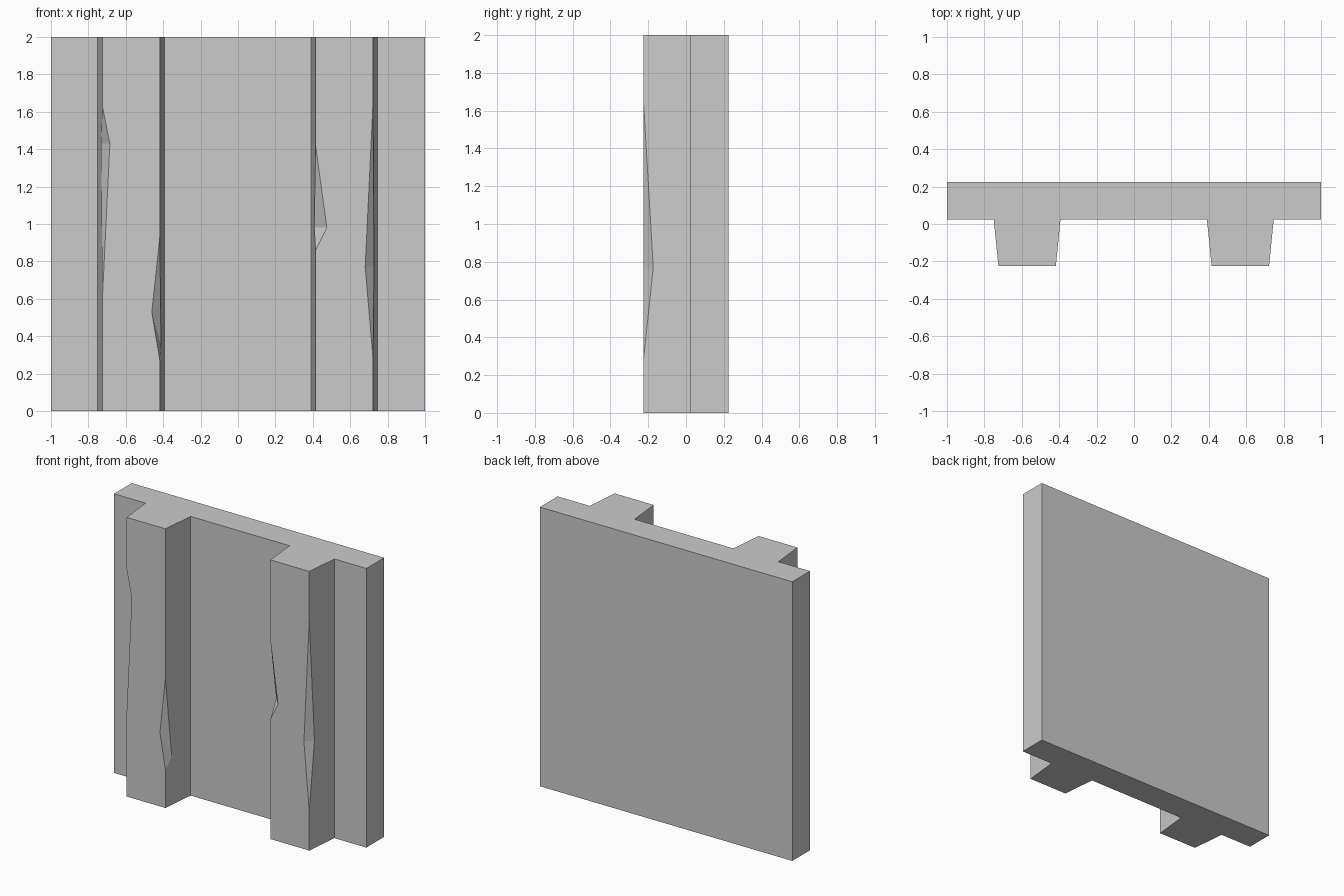
import bpy, bmesh
from mathutils import Vector

if "Cube" in bpy.data.objects:
    bpy.data.objects.remove(bpy.data.objects["Cube"])

H = 2.0
# Plan outline of slab and two tapered pilasters, counterclockwise from above
outline = [Vector(p) for p in [
    (-1, .225), (-1, .025),
    (-.75, .025), (-.725, -.225), (-.418, -.225), (-.393, .025),
    (.39, .025), (.415, -.225), (.722, -.225), (.747, .025),
    (1, .025), (1, .225)]]

# Chipped edges: corner -> z bottom, z top, (distance, z) on previous and next face
chips = {
    3: (.60, 1.63, (.075, 1.43), (.04, 1.43)),
    4: (.27, .93, (.043, .53), (.062, .35)),
    7: (.86, 1.42, (.075, .98), (.06, .98)),
    8: (.28, 1.65, (.042, .77), (.052, .77)),
}

bm = bmesh.new()
n = len(outline)


def vert(p, z):
    return bm.verts.new((p.x, p.y, z))


def toward(i, j, dist):
    return outline[i] + (outline[j] - outline[i]).normalized() * dist


bottom = [vert(p, 0) for p in outline]
top = [vert(p, H) for p in outline]
before = {i: [] for i in range(n)}   # upward edge chain on the previous face
after = {i: [] for i in range(n)}    # upward edge chain on the next face

# Chip facets
for i, (z0, z1, (da, za), (db, zb)) in chips.items():
    lo, hi = vert(outline[i], z0), vert(outline[i], z1)
    a = vert(toward(i, i - 1, da), za)
    b = vert(toward(i, (i + 1) % n, db), zb)
    before[i], after[i] = [lo, a, hi], [lo, b, hi]
    bm.faces.new((lo, b, a))
    bm.faces.new((a, b, hi))

# Side faces and caps
for i in range(n):
    j = (i + 1) % n
    bm.faces.new([bottom[i], bottom[j]] + before[j] + [top[j], top[i]] + after[i][::-1])
bm.faces.new(top)
bm.faces.new(bottom[::-1])

mesh = bpy.data.meshes.new("wall_panel")
bm.to_mesh(mesh)
bm.free()
obj = bpy.data.objects.new("wall_panel", mesh)
bpy.context.collection.objects.link(obj)
